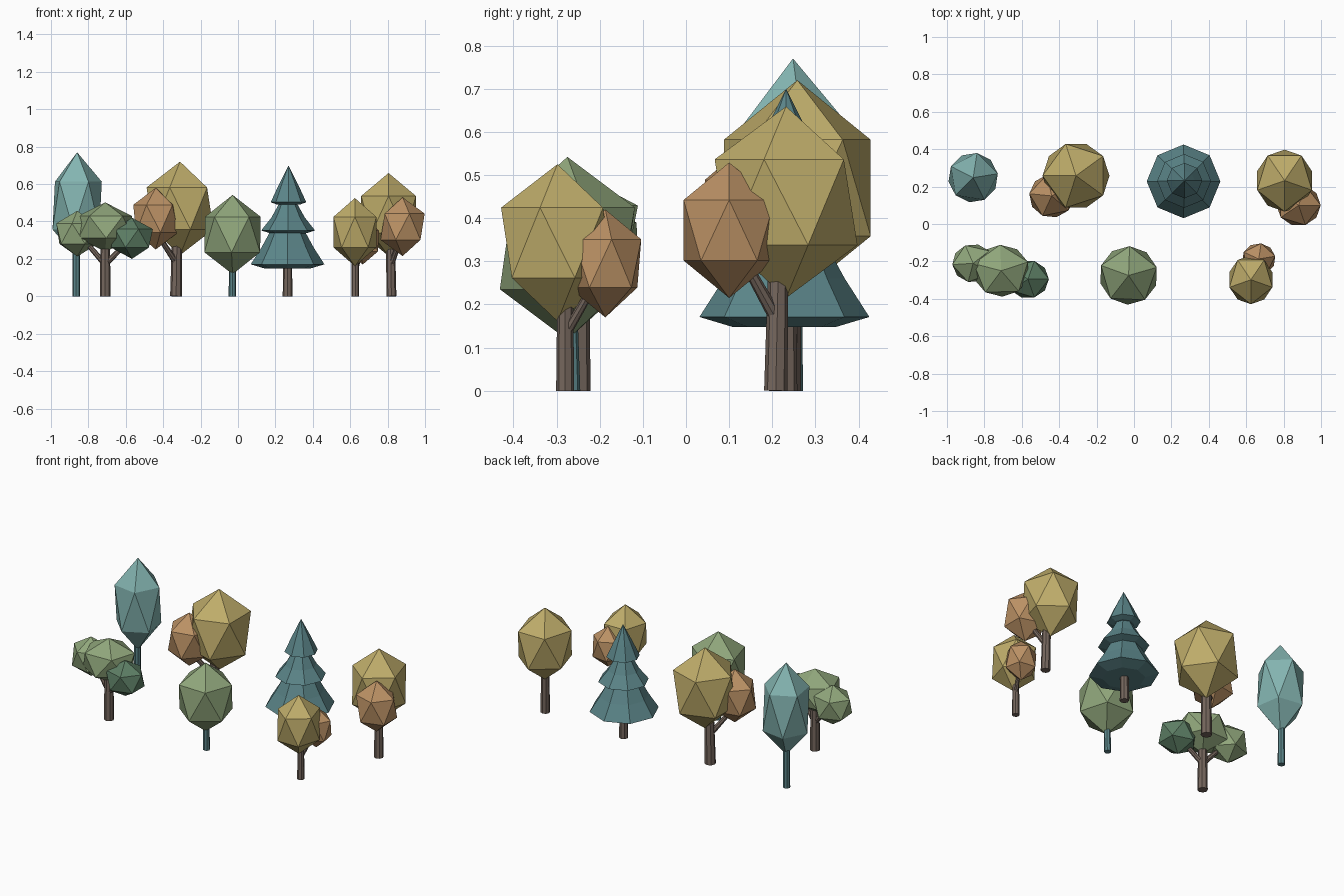
import bpy, bmesh, math
from mathutils import Vector, Matrix

if "Cube" in bpy.data.objects:
    bpy.data.objects.remove(bpy.data.objects["Cube"])


def mat(name, rgb):
    m = bpy.data.materials.new(name)
    m.diffuse_color = (*rgb, 1)
    m.use_nodes = True
    m.node_tree.nodes["Principled BSDF"].inputs["Base Color"].default_value = m.diffuse_color
    return m


BARK = mat("bark_brown", (.18, .135, .11))
TEAL = mat("light_teal", (.23, .46, .44))
DEEP = mat("deep_teal", (.105, .235, .25))
GREEN = mat("leaf_green", (.28, .385, .20))
MOSS = mat("dark_green", (.11, .21, .13))
GOLD = mat("autumn_yellow", (.52, .415, .145))
RUST = mat("autumn_orange", (.50, .285, .13))


def finish(bm, name, material):
    bmesh.ops.recalc_face_normals(bm, faces=bm.faces)
    me = bpy.data.meshes.new(name)
    bm.to_mesh(me)
    bm.free()
    me.materials.append(material)
    bpy.context.collection.objects.link(bpy.data.objects.new(name, me))


def crown(name, c, r, material, rot=0):
    """Stretched icosahedron of leaves; r = (rx, ry, rz)."""
    bm = bmesh.new()
    bmesh.ops.create_icosphere(bm, subdivisions=1, radius=1)
    bm.transform(Matrix.Translation(c) @ Matrix.Diagonal((*r, 1))
                 @ Matrix.Rotation(math.radians(rot), 4, 'Z'))
    finish(bm, name, material)


def limb(name, a, b, r1, r2, material=BARK, sides=8):
    """Tapered cylinder from a to b."""
    a, b = Vector(a), Vector(b)
    d = b - a
    bm = bmesh.new()
    bmesh.ops.create_cone(bm, cap_ends=True, segments=sides,
                          radius1=r1, radius2=r2, depth=d.length)
    q = Vector((0, 0, 1)).rotation_difference(d)
    bm.transform(Matrix.Translation((a + b) / 2) @ q.to_matrix().to_4x4())
    finish(bm, name, material)


def tier(name, x, y, profile, material, sides=8):
    """Lathed conifer tier from (radius, z) points, closed at the axis."""
    bm = bmesh.new()
    vs = [bm.verts.new((x + r, y, z)) for r, z in profile]
    edges = [bm.edges.new(p) for p in zip(vs, vs[1:])]
    bmesh.ops.spin(bm, geom=vs + edges, cent=(x, y, 0), axis=(0, 0, 1),
                   angle=math.tau, steps=sides)
    bmesh.ops.remove_doubles(bm, verts=bm.verts, dist=.0005)
    finish(bm, name, material)


# tall teal poplar
limb("poplar_trunk", (-.865, .25, 0), (-.865, .25, .3), .021, .019, DEEP)
crown("poplar_crown", (-.86, .248, .485), (.149, .149, .285), TEAL, 9)

# spreading green tree with three clumps
limb("spreading_trunk", (-.71, -.25, 0), (-.71, -.25, .32), .029, .025)
limb("spreading_branch_left", (-.71, -.25, .17), (-.84, -.215, .32), .016, .012)
limb("spreading_branch_right", (-.71, -.25, .17), (-.58, -.29, .30), .016, .012)
crown("spreading_crown_main", (-.71, -.25, .37), (.17, .155, .132), GREEN, 20)
crown("spreading_crown_left", (-.86, -.21, .335), (.125, .115, .122), GREEN, 40)
crown("spreading_crown_right", (-.567, -.295, .31), (.125, .115, .11), MOSS, 0)

# large yellow tree with orange side clump
limb("large_trunk", (-.331, .235, 0), (-.325, .24, .38), .032, .026)
limb("large_branch", (-.331, .235, .18), (-.43, .16, .33), .017, .013)
crown("large_crown", (-.31, .258, .47), (.20, .20, .25), GOLD, 36)
crown("large_side_crown", (-.44, .15, .415), (.135, .13, .165), RUST, 30)

# round green tree on a teal stem
limb("round_trunk", (-.03, -.265, 0), (-.03, -.27, .2), .02, .018, DEEP)
crown("round_crown", (-.029, -.275, .33), (.175, .175, .212), GREEN, 16)

# conifer with three tiers
limb("conifer_trunk", (.265, .232, 0), (.265, .232, .2), .026, .024)
tier("conifer_tier_low", .265, .228,
     [(0, .148), (.12, .148), (.197, .171), (.14, .26), (.08, .37), (0, .40)], DEEP)
tier("conifer_tier_mid", .268, .23,
     [(0, .335), (.09, .335), (.144, .352), (.09, .42), (.04, .51), (0, .53)], DEEP)
tier("conifer_tier_top", .27, .232,
     [(0, .49), (.06, .49), (.095, .503), (.055, .59), (0, .70)], DEEP)

# small yellow tree with orange side clump
limb("small_trunk", (.627, -.28, 0), (.627, -.28, .26), .021, .018)
limb("small_branch", (.627, -.28, .13), (.663, -.21, .25), .012, .009)
crown("small_crown", (.625, -.298, .343), (.135, .146, .182), GOLD, -18)
crown("small_side_crown", (.667, -.187, .295), (.1, .094, .125), RUST, 10)

# right yellow tree with orange side clump
limb("right_trunk", (.82, .208, 0), (.815, .215, .34), .027, .023)
limb("right_branch", (.82, .208, .17), (.87, .13, .31), .016, .012)
crown("right_crown", (.805, .232, .437), (.172, .185, .222), GOLD, -18)
crown("right_side_crown", (.88, .1, .372), (.132, .124, .157), RUST, 0)
